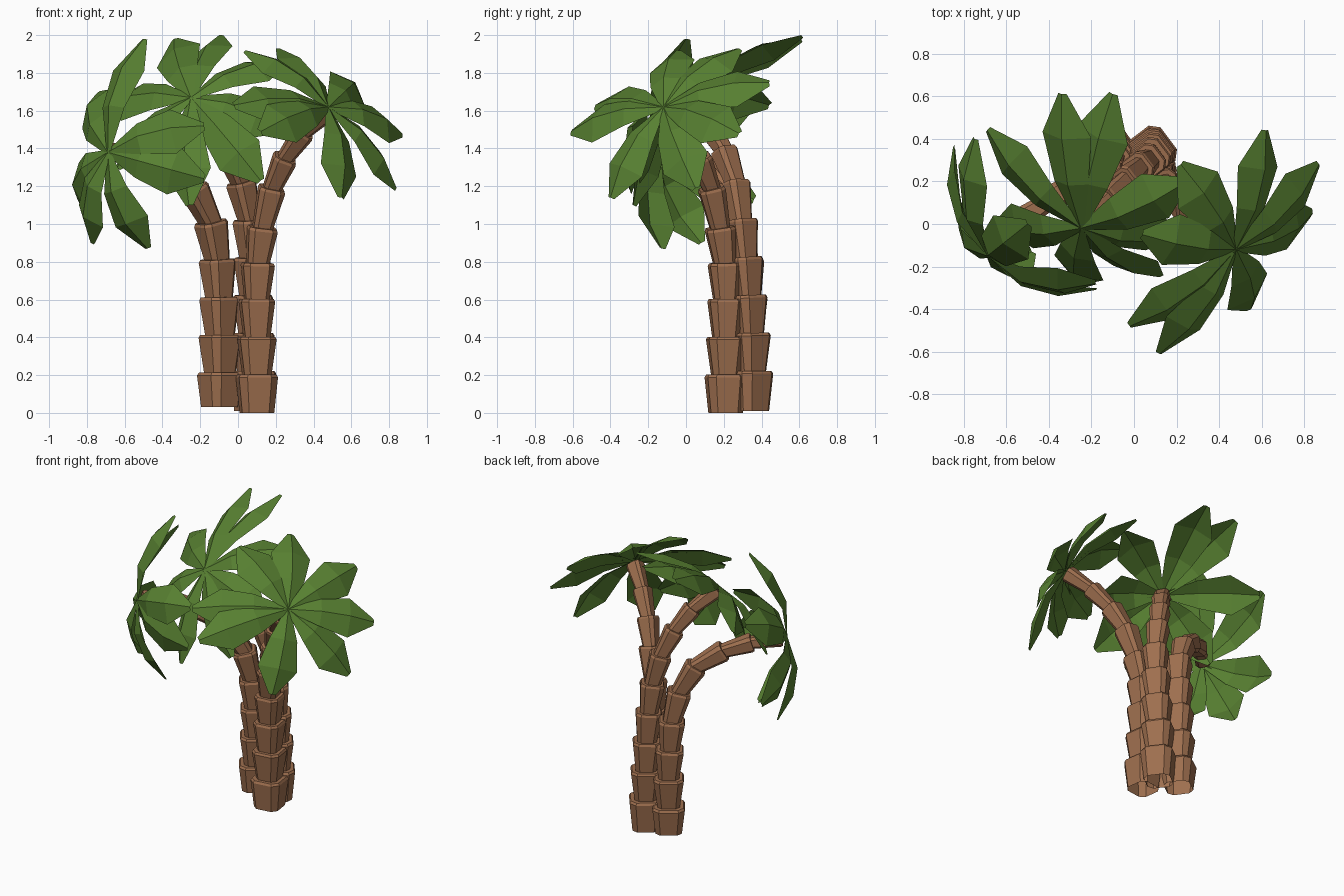
import bpy, bmesh, math
from mathutils import Vector, Quaternion

if "Cube" in bpy.data.objects:
    bpy.data.objects.remove(bpy.data.objects["Cube"])


def material(name, color):
    m = bpy.data.materials.new(name)
    m.diffuse_color = (*color, 1)
    m.use_nodes = True
    m.node_tree.nodes["Principled BSDF"].inputs["Base Color"].default_value = m.diffuse_color
    return m


BARK = material("bark brown", (0.345, 0.16, 0.078))
LEAF = material("leaf green", (0.096, 0.215, 0.031))


def finish(bm, name, mat):
    me = bpy.data.meshes.new(name)
    bm.to_mesh(me)
    bm.free()
    me.materials.append(mat)
    bpy.context.collection.objects.link(bpy.data.objects.new(name, me))


# Half width of each trunk segment at its flared top, base to crown
HALF = [0.104, 0.097, 0.09, 0.084, 0.077, 0.069, 0.062, 0.055, 0.05]


def ring(bm, center, quat, half, turn):
    """Square section with cut corners."""
    c = half * 0.62
    pts = [(half, -c), (half, c), (c, half), (-c, half),
           (-half, c), (-half, -c), (-c, -half), (c, -half)]
    spin = Quaternion((0, 0, 1), turn)
    return [bm.verts.new(center + quat @ (spin @ Vector((x, y, 0)))) for x, y in pts]


def trunk(name, path, turn):
    """Stack of flared segments following the path, open at the ground."""
    bm = bmesh.new()
    pts = [Vector(p) for p in path]
    for i, half in enumerate(HALF):
        a, b = pts[i], pts[i + 1]
        d = (b - a).normalized()
        q = Vector((0, 0, 1)).rotation_difference(d)
        low = half * (0.82 if i == 0 else 0.72)
        start = a if i == 0 else a - d * 0.015
        rings = [ring(bm, start, q, low, turn),
                 ring(bm, b - d * 0.012, q, half, turn),
                 ring(bm, b + d * 0.003, q, half * 0.92, turn)]
        for r, s in zip(rings, rings[1:]):
            for k in range(8):
                n = (k + 1) % 8
                bm.faces.new((r[k], r[n], s[n], s[k]))
        bm.faces.new(rings[-1])
    finish(bm, name, BARK)


# Frond outline: position along the frond, half width
OUTLINE = [(0, 0.015), (0.36, 0.092), (0.7, 0.132), (1, 0.022)]


def crown(name, center, axis, tips, bow=0.13):
    """Folded fronds arching from the crown centre out to each tip."""
    bm = bmesh.new()
    center, axis = Vector(center), Vector(axis).normalized()
    for tip in tips:
        tip = Vector(tip)
        out = (tip - center).normalized()
        side = axis.cross(out).normalized()
        up = out.cross(side).normalized()
        ctrl = (center + tip) / 2 + up * bow
        rows = []
        for t, w in OUTLINE:
            p = center * (1 - t) ** 2 + ctrl * 2 * t * (1 - t) + tip * t * t
            drop = up * w * 0.38
            rows.append([bm.verts.new(v) for v in
                         (p + side * w - drop, p, p - side * w - drop)])
        for r, s in zip(rows, rows[1:]):
            for k in (0, 1):
                bm.faces.new((r[k], r[k + 1], s[k + 1], s[k]))
    # upper sides of the leaves face away from the trunk
    for f in bm.faces:
        f.normal_update()
        if f.normal.dot(axis) < 0:
            f.normal_flip()
    finish(bm, name, LEAF)


# Right tree
trunk("right_trunk", [(.1, .21, 0), (.1, .21, .2), (.1, .21, .4), (.1, .21, .6),
                      (.105, .205, .79), (.13, .18, .98), (.18, .135, 1.19),
                      (.25, .07, 1.35), (.35, -.01, 1.49), (.47, -.1, 1.6)],
      math.radians(8))
crown("right_fronds", (.48, -.12, 1.62), (.64, -.43, .64),
      [(.12, -.61, 1.49), (-.02, -.48, 1.63), (.04, -.05, 1.92), (.22, .28, 1.93),
       (.62, .44, 1.75), (.87, .28, 1.48), (.84, .05, 1.19), (.55, -.4, 1.14)])

# Middle tree
trunk("middle_trunk", [(.08, .34, .01), (.08, .34, .22), (.08, .335, .42),
                       (.08, .325, .62), (.075, .31, .82), (.06, .29, 1.02),
                       (.015, .26, 1.22), (-.05, .2, 1.39), (-.13, .115, 1.53),
                       (-.24, 0, 1.65)],
      math.radians(37))
crown("middle_fronds", (-.25, -.02, 1.67), (-.45, -.6, .66),
      [(-.1, .61, 2.0), (-.34, .61, 1.98), (.25, .2, 1.86), (.24, -.05, 1.5),
       (.12, -.25, 1.23), (-.26, -.28, 1.1), (-.64, 0, 1.3), (-.69, .44, 1.63)])

# Left tree
trunk("left_trunk", [(-.095, .33, .03), (-.095, .33, .21), (-.095, .33, .41),
                     (-.1, .325, .61), (-.11, .315, .81), (-.145, .28, 1.01),
                     (-.235, .22, 1.19), (-.38, .12, 1.3), (-.53, .02, 1.36),
                     (-.67, -.11, 1.38)],
      math.radians(35))
crown("left_fronds", (-.69, -.15, 1.38), (-.75, -.6, .2),
      [(-.5, 0, 1.98), (-.75, .4, 1.69), (-.85, .36, 1.13), (-.78, .08, .9),
       (-.48, -.13, .87), (-.18, -.31, 1.24), (-.18, -.28, 1.52)], bow=0.19)
